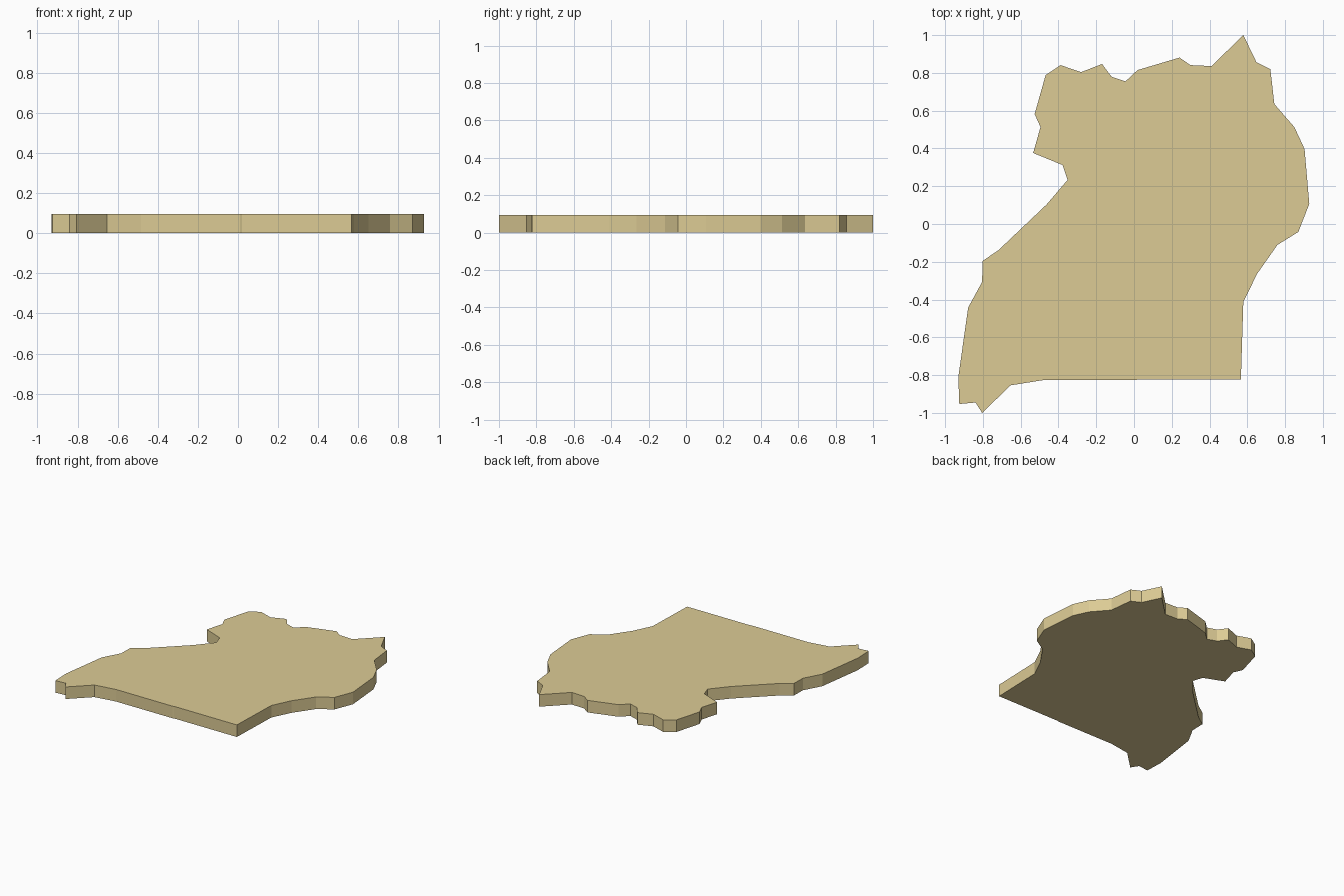
import bpy
import bmesh

THICKNESS = 0.095

# Outline of the slab seen from above, clockwise from the north-east peak
OUTLINE = [
    # east side
    (0.579, 1.0), (0.648, 0.857), (0.722, 0.82), (0.743, 0.635),
    (0.849, 0.513), (0.903, 0.397), (0.928, 0.106), (0.87, -0.042),
    (0.759, -0.111), (0.651, -0.265), (0.579, -0.413), (0.566, -0.823),
    # south side
    (0.02, -0.823), (0.01, -0.827), (-0.484, -0.827), (-0.653, -0.854),
    (-0.804, -1.0), (-0.839, -0.945), (-0.925, -0.953),
    # west side
    (-0.93, -0.81), (-0.878, -0.442), (-0.804, -0.307), (-0.802, -0.196),
    (-0.717, -0.138), (-0.463, 0.103), (-0.352, 0.233), (-0.378, 0.312),
    (-0.534, 0.376), (-0.495, 0.513), (-0.526, 0.582), (-0.468, 0.788),
    # north side
    (-0.389, 0.841), (-0.28, 0.804), (-0.169, 0.847), (-0.119, 0.78),
    (-0.045, 0.755), (0.019, 0.815), (0.241, 0.881), (0.299, 0.841),
    (0.41, 0.836),
]

# Flat map slab: fill the outline and extrude it upward
bm = bmesh.new()
base = bm.faces.new([bm.verts.new((x, y, 0)) for x, y in OUTLINE])
result = bmesh.ops.extrude_face_region(bm, geom=[base], use_keep_orig=True)
top_verts = [g for g in result["geom"] if isinstance(g, bmesh.types.BMVert)]
bmesh.ops.translate(bm, verts=top_verts, vec=(0, 0, THICKNESS))
bmesh.ops.recalc_face_normals(bm, faces=bm.faces)

mesh = bpy.data.meshes.new("map_slab")
bm.to_mesh(mesh)
bm.free()
slab = bpy.data.objects.new("map_slab", mesh)
bpy.context.collection.objects.link(slab)

# Sand-coloured material
sand = bpy.data.materials.new("sand")
sand.diffuse_color = (0.72, 0.6, 0.3, 1)
mesh.materials.append(sand)
